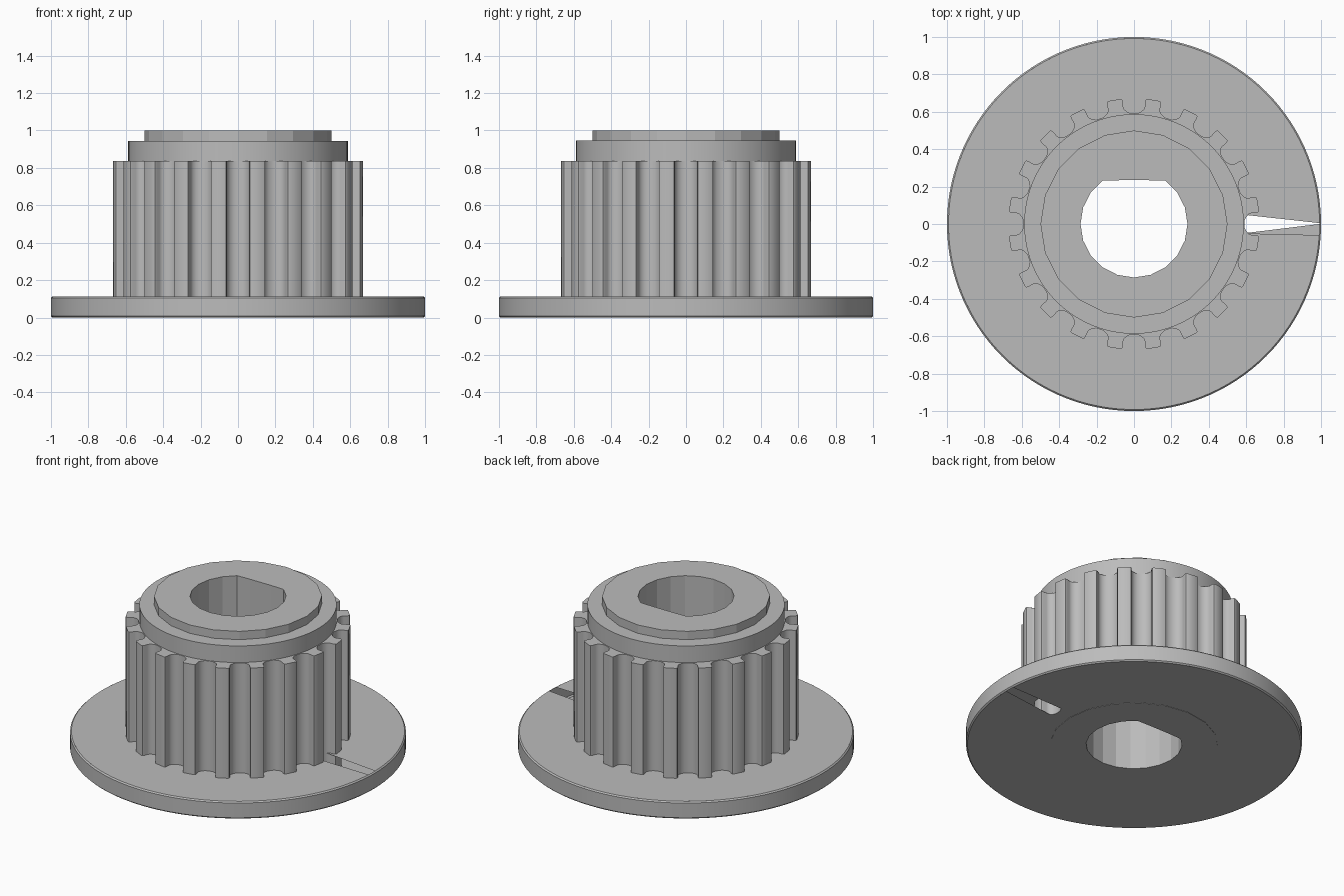
import bpy, bmesh, math

old = bpy.data.objects.get("Cube")
if old:
    bpy.data.objects.remove(old, do_unlink=True)

grey = bpy.data.materials.new("mid_grey")
grey.use_nodes = True
grey.diffuse_color = (0.5, 0.5, 0.5, 1)
grey.node_tree.nodes["Principled BSDF"].inputs["Base Color"].default_value = (0.5, 0.5, 0.5, 1)


def finish(name, bm, smooth=30):
    mesh = bpy.data.meshes.new(name)
    bm.to_mesh(mesh)
    bm.free()
    mesh.materials.append(grey)
    obj = bpy.data.objects.new(name, mesh)
    bpy.context.collection.objects.link(obj)
    bpy.ops.object.select_all(action="DESELECT")
    obj.select_set(True)
    bpy.context.view_layer.objects.active = obj
    if smooth:
        bpy.ops.object.shade_smooth_by_angle(angle=math.radians(smooth))
    return obj


def circle(r, n):
    return [(r * math.cos(math.tau * i / n), r * math.sin(math.tau * i / n)) for i in range(n)]


def bridge(bm, a, b, closed=True):
    n = len(a)
    for i in range(n if closed else n - 1):
        j = (i + 1) % n
        bm.faces.new((a[i], a[j], b[j], b[i]))


def ring(name, outer, inner, z0, z1, smooth=30):
    """Tube between two matching outlines."""
    bm = bmesh.new()
    loops = [[bm.verts.new((x, y, z)) for x, y in pts]
             for pts, z in ((inner, z0), (outer, z0), (outer, z1), (inner, z1))]
    for k in range(4):
        bridge(bm, loops[k], loops[(k + 1) % 4])
    bmesh.ops.recalc_face_normals(bm, faces=bm.faces)
    return finish(name, bm, smooth)


# Hub with a D-shaped bore
FLAT = 0.234
bore = []
for x, y in circle(0.286, 20):
    s = min(1, FLAT / y) if y > 0 else 1
    bore.append((x * s, y * s))
ring("hub", circle(0.5, 20), bore, 0, 1.0, smooth=0)

# Collar above the teeth
ring("collar", circle(0.587, 96), circle(0.48, 96), 0.8, 0.945)

# Toothed body: one groove outline repeated around the axis
half = [(0.592, 0.02), (0.602, 0.04), (0.615, 0.054), (0.632, 0.06),
        (0.654, 0.06), (0.665, 0.064), (0.668, 0.072)]
groove = [(r, -t) for r, t in reversed(half)] + half
TEETH = 20
outline = []
for k in range(TEETH):
    c, s = math.cos(math.tau * k / TEETH), math.sin(math.tau * k / TEETH)
    outline += [(r * c - t * s, r * s + t * c) for r, t in groove]
core = [(0.48 * x / math.hypot(x, y), 0.48 * y / math.hypot(x, y)) for x, y in outline]
ring("toothed_body", outline, core, 0.002, 0.836)

# Hollow flange: rim plus two plates, each with a narrow open slot on the +x side
TOP, CH, N = 0.113, 0.008, 120


def plate(name, z, start, end, up):
    bm = bmesh.new()
    a0 = math.asin(0.05 / 0.585)
    rows = []
    for r, lo, hi in ((0.585, a0, math.tau - a0), (1 - CH, start, math.tau + end)):
        angles = [lo + (hi - lo) * i / N for i in range(N + 1)]
        rows.append([bm.verts.new((r * math.cos(a), r * math.sin(a), z)) for a in angles])
    bridge(bm, rows[0], rows[1], closed=False)
    bm.normal_update()
    bmesh.ops.reverse_faces(bm, faces=[f for f in bm.faces if (f.normal.z > 0) != up])
    finish(name, bm, 0)


plate("flange_top", TOP, 0.005, -0.06, True)
plate("flange_bottom", 0, 0.06, 0.0, False)

bm = bmesh.new()
rim = [[bm.verts.new((x, y, z)) for x, y in circle(r, N)]
       for r, z in ((1 - CH, 0), (1, CH), (1, TOP - CH), (1 - CH, TOP))]
for lower, upper in zip(rim, rim[1:]):
    bridge(bm, lower, upper)
finish("flange_rim", bm)
